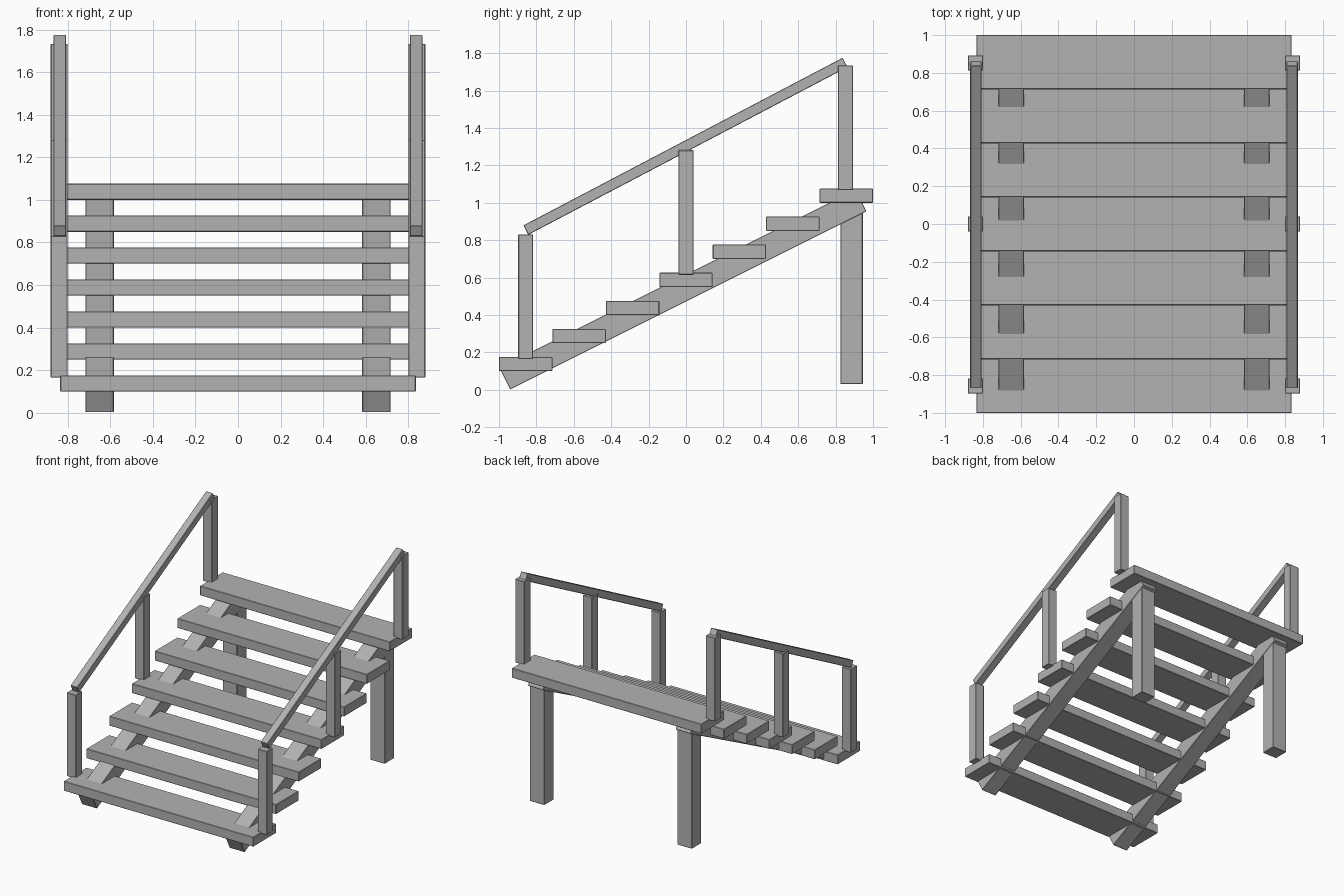
import bpy
from math import atan, radians

cube = bpy.data.objects.get("Cube")
if cube:
    bpy.data.objects.remove(cube, do_unlink=True)

# Single plain grey material
grey = bpy.data.materials.new("plain grey")
grey.use_nodes = True
color = (0.45, 0.45, 0.45, 1)
grey.diffuse_color = color
grey.node_tree.nodes["Principled BSDF"].inputs["Base Color"].default_value = color


def beam(name, center, size, pitch=0.0):
    """Timber block with softly eased edges, tilted about x."""
    bpy.ops.mesh.primitive_cube_add(size=1, location=center)
    ob = bpy.context.object
    ob.name = ob.data.name = name
    ob.scale = size
    bpy.ops.object.transform_apply(location=False, rotation=False, scale=True)
    ob.rotation_euler.x = pitch
    ob.data.materials.append(grey)
    ease = ob.modifiers.new("eased_edges", "BEVEL")
    ease.width = 0.003
    ease.segments = 1
    return ob


# Treads climbing towards the back
STEPS = 7
DEPTH = 2 / STEPS
RISE = 0.15
for i in range(STEPS):
    beam(f"tread_{i + 1}", (0, -1 + DEPTH * (i + 0.5), 0.138 + RISE * i),
         (1.67, DEPTH, 0.076))

for side, s in (("left", 1), ("right", -1)):
    # Sloping stringer under the treads
    beam(f"{side}_stringer", (s * 0.65, -0.0165, 0.536), (0.134, 2.13, 0.13), atan(0.5))

    # Rear support leg
    beam(f"{side}_rear_leg", (s * 0.65, 0.885, 0.515), (0.128, 0.12, 0.97))

    # Handrail posts on the first, middle and last treads
    for place, y, z in (("front", -0.857, 0.165), ("middle", 0, 0.615), ("back", 0.853, 1.067)):
        beam(f"{side}_{place}_post", (s * 0.84, y, z + 0.333), (0.08, 0.08, 0.666))

    # Sloping handrail
    beam(f"{side}_handrail", (s * 0.837, -0.003, 1.302), (0.06, 1.928, 0.057), radians(27.7))
